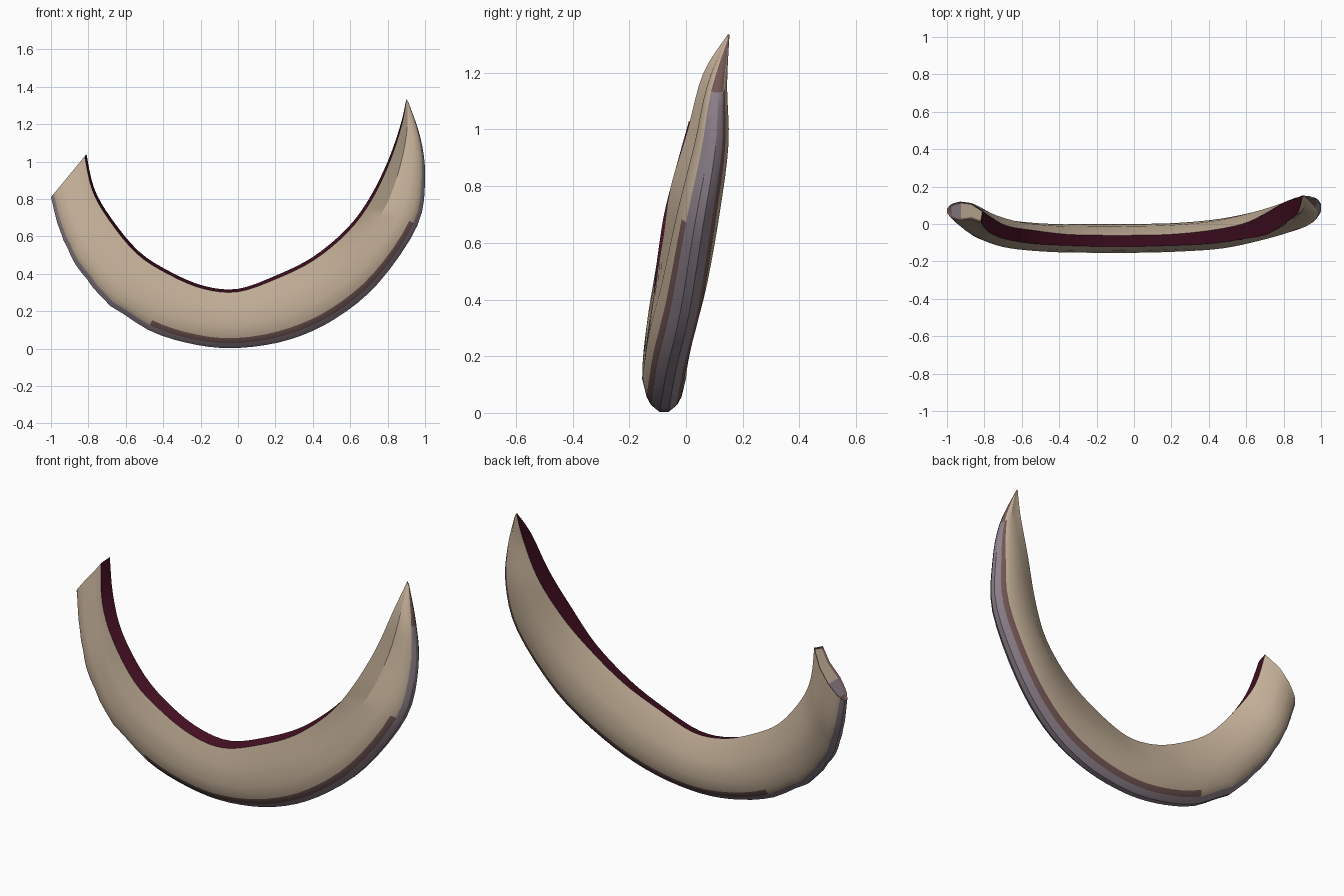
import bpy, bmesh, math, random
from mathutils import Vector

random.seed(4)
cube = bpy.data.objects.get("Cube")
if cube:
    bpy.data.objects.remove(cube)


def material(name, colour):
    mat = bpy.data.materials.new(name)
    mat.use_nodes = True
    mat.diffuse_color = (*colour, 1)
    mat.node_tree.nodes["Principled BSDF"].inputs["Base Color"].default_value = (*colour, 1)
    return mat


BONE, MAROON, BROWN, MAUVE = range(4)
materials = [
    material("bone", (.56, .44, .32)),
    material("dark maroon", (.06, .005, .017)),
    material("dull brown", (.17, .095, .09)),
    material("mauve grey", (.27, .22, .26)),
]

# Stations along the crescent: inner x, inner z, outer x, outer z,
# inner y, inner half width, body y, body half width
stations = [Vector(row) for row in (
    (-.81, 1.04, -1, .81, .04, .03, .07, .05),
    (-.77, .86, -.95, .62, 0, .04, .035, .07),
    (-.68, .7, -.87, .45, -.045, .035, -.015, .075),
    (-.53, .52, -.74, .27, -.07, .035, -.055, .075),
    (-.36, .41, -.48, .1, -.085, .03, -.075, .075),
    (-.18, .335, -.22, .02, -.09, .03, -.077, .077),
    (0, .32, .02, .005, -.09, .03, -.077, .077),
    (.2, .39, .28, .05, -.085, .03, -.07, .077),
    (.4, .49, .52, .16, -.07, .035, -.05, .08),
    (.58, .64, .75, .35, -.04, .04, -.005, .08),
    (.7, .8, .96, .66, 0, .055, .045, .075),
    (.8, 1, 1, .92, .06, .055, .09, .06),
    (.87, 1.2, .975, 1.13, .1, .04, .11, .035),
    (.9, 1.335, .91, 1.32, .15, .003, .15, .003),
)]

# Half section: depth from inner to outer edge, share of body half width
half_section = [(.33, .85), (.63, 1), (.83, .8), (.92, .6), (1, .2)]
STEPS = 4


def blend(i, t):
    """Catmull-Rom interpolation between neighbouring stations."""
    last = len(stations) - 1
    a, b, c, d = (stations[min(max(i + k, 0), last)] for k in (-1, 0, 1, 2))
    return b + (c - a) * (t / 2) + (a * 2 - b * 5 + c * 4 - d) * (t * t / 2) \
        + (b * 3 - a - c * 3 + d) * (t ** 3 / 2)


def make_ring(bm, s, chip):
    """Return the front and back vertex rows, inner edge first."""
    ix, iz, ox, oz, iy, iw, by, bw = s

    def point(depth, y):
        return bm.verts.new((ix + (ox - ix) * depth, y, iz + (oz - iz) * depth))

    rows = []
    for side, start in ((-1, .05), (1, 0)):
        row = [point(start, iy + side * iw)]
        for depth, share in half_section:
            rough = chip if depth > .8 else 0
            row.append(point(depth - rough, by + side * bw * share))
        rows.append(row)
    return rows


bm = bmesh.new()
rings = []
for i in range(len(stations) - 1):
    for k in range(STEPS):
        chip = random.uniform(0, .05) if 0 < i < 4 else 0
        rings.append(make_ring(bm, blend(i, k / STEPS), chip))
rings.append(make_ring(bm, stations[-1], 0))


def quad(verts, index):
    face = bm.faces.new(verts)
    face.material_index = index
    return face


# Skin of the crescent, coloured in bands from inner to outer edge
for n, (here, ahead) in enumerate(zip(rings, rings[1:])):
    place = n / STEPS
    for side in (0, 1):
        p, q = here[side], ahead[side]
        for j in range(len(half_section)):
            index = BONE
            if j == 3 and 4 <= place < (10 if side == 0 else 12):
                index = BROWN
            elif j == 4:
                index = MAUVE if place < 12 else BROWN
            quad((p[j], p[j + 1], q[j + 1], q[j]), index)
    quad((here[0][0], here[1][0], ahead[1][0], ahead[0][0]), MAROON)
    quad((here[0][-1], here[1][-1], ahead[1][-1], ahead[0][-1]),
         MAUVE if place < 12 else BROWN)


# Broken end and pointed tip
def cap(ring, colours):
    front, back = ring
    return [quad((front[j], front[j + 1], back[j + 1], back[j]), colours[j])
            for j in range(len(half_section))]


end_faces = cap(rings[0], (BONE, BONE, MAUVE, MAUVE, BROWN))
cap(rings[-1], (BROWN,) * len(half_section))
bmesh.ops.recalc_face_normals(bm, faces=bm.faces)
rim = bmesh.ops.inset_region(bm, faces=end_faces, thickness=.01, depth=-.006)
for face in rim["faces"]:
    face.material_index = BROWN

mesh = bpy.data.meshes.new("crescent_blade")
bm.to_mesh(mesh)
bm.free()
for mat in materials:
    mesh.materials.append(mat)
blade = bpy.data.objects.new("crescent_blade", mesh)
bpy.context.collection.objects.link(blade)
bpy.context.view_layer.objects.active = blade
blade.select_set(True)
bpy.ops.object.shade_smooth_by_angle(angle=math.radians(28))
